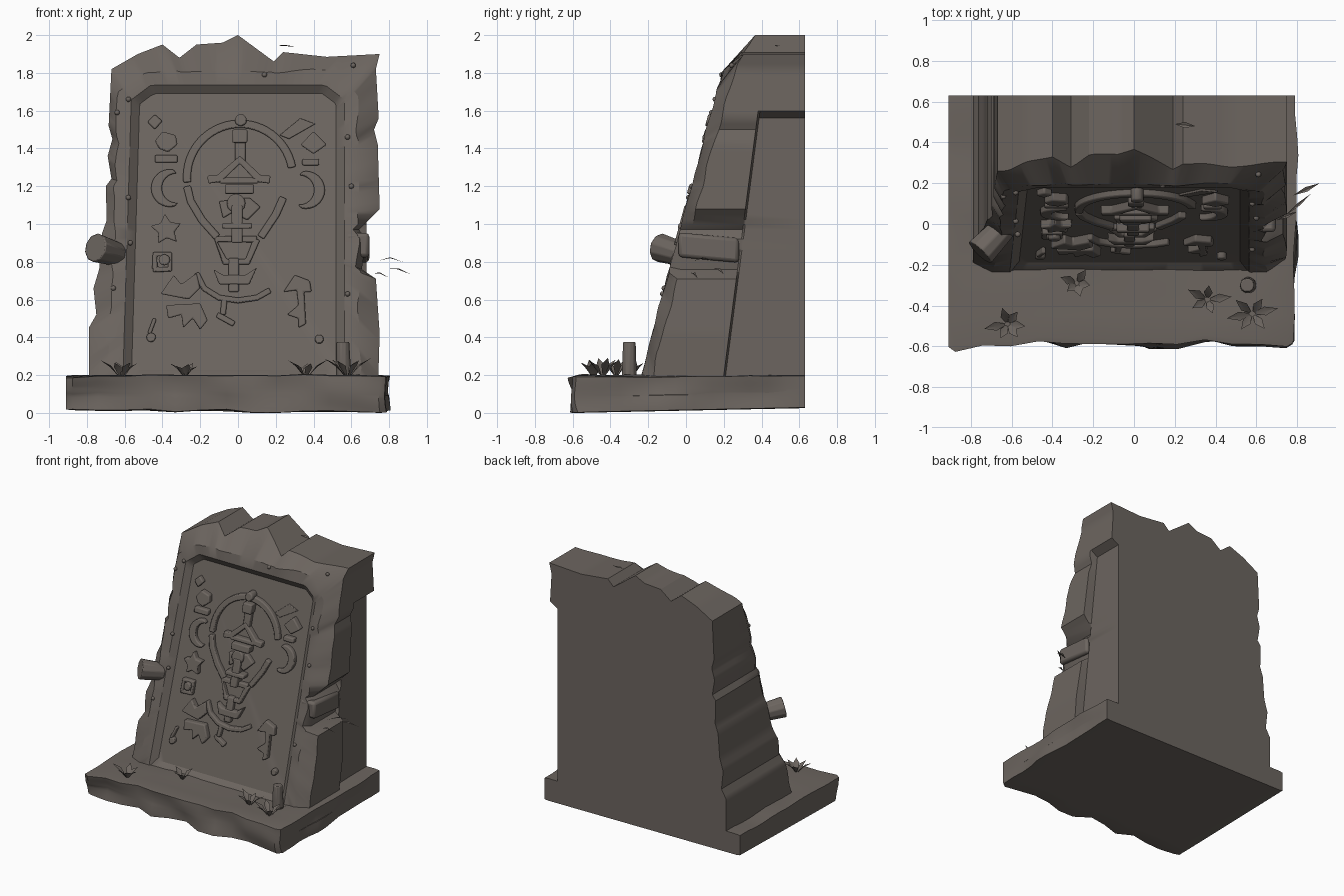
import bpy, bmesh, math, random
from mathutils import Vector, noise

if "Cube" in bpy.data.objects:
    bpy.data.objects.remove(bpy.data.objects["Cube"])

random.seed(4)
stone = bpy.data.materials.new("brown_grey_stone")
stone.diffuse_color = (0.15, 0.13, 0.115, 1)
stone.use_nodes = True
stone.node_tree.nodes["Principled BSDF"].inputs["Base Color"].default_value = stone.diffuse_color


def yf(z):                      # leaning front of the frame
    return -0.24 + 0.27 * (z - 0.2)


def yp(z):                      # recessed panel plane
    return yf(z) + 0.045


def finish(bm, name, bevel=0, angle=35):
    bmesh.ops.recalc_face_normals(bm, faces=bm.faces)
    me = bpy.data.meshes.new(name)
    bm.to_mesh(me)
    bm.free()
    ob = bpy.data.objects.new(name, me)
    bpy.context.collection.objects.link(ob)
    me.materials.append(stone)
    if bevel:
        m = ob.modifiers.new("bevel", 'BEVEL')
        m.width, m.segments = bevel, 2
    bpy.ops.object.select_all(action='DESELECT')
    ob.select_set(True)
    bpy.context.view_layer.objects.active = ob
    bpy.ops.object.shade_smooth_by_angle(angle=math.radians(angle))
    return ob


# ---- worn base slab
bm = bmesh.new()
bmesh.ops.create_cube(bm, size=1)
bmesh.ops.bevel(bm, geom=[e for e in bm.edges if max(v.co.y for v in e.verts) < 0.6 and
                any(v.co.y < 0 for v in e.verts)], offset=0.02, segments=1, affect='EDGES')
bmesh.ops.subdivide_edges(bm, edges=[e for e in bm.edges if e.calc_length() > 0.5],
                          cuts=11, use_grid_fill=True)
for v in bm.verts:
    p = v.co
    x, y, z = -0.06 + p.x * 1.70, 0.03 + p.y * 1.2, 0.1 + p.z * 0.2
    n = noise.noise(Vector((x * 4, y * 4, z * 5)))
    if p.y < -0.4:
        y += 0.07 * n - 0.02
        z += 0.02 * n
    if p.x > 0.45 and p.y < 0.4:
        x += 0.04 * n
    if p.z < 0:
        z += 0.012 * (0.5 - p.x) + 0.025 * (p.y + 0.5)
    elif -0.4 < p.y < 0.4:
        z += 0.015 * n - 0.005
    v.co = (x, min(y, 0.63), max(z, 0))
finish(bm, "base_slab")

# ---- tablet body: rings lofted from the panel outwards, then to the flat back
outline = [(-0.79, 0.1), (-0.79, 0.45), (-0.75, 0.52), (-0.765, 0.66), (-0.735, 0.76), (-0.72, 0.95),
           (-0.695, 1.02), (-0.70, 1.2), (-0.67, 1.24), (-0.69, 1.36), (-0.665, 1.45), (-0.685, 1.52),
           (-0.67, 1.82), (-0.53, 1.90), (-0.40, 1.95), (-0.31, 1.88), (-0.22, 1.95), (-0.08, 1.96),
           (0.0, 2.0), (0.19, 1.86), (0.24, 1.91), (0.47, 1.885), (0.75, 1.90), (0.73, 1.82),
           (0.745, 1.56), (0.72, 1.5), (0.74, 1.42), (0.75, 1.08), (0.64, 0.97), (0.68, 0.92),
           (0.655, 0.76), (0.73, 0.71), (0.75, 0.42), (0.74, 0.1)]
pts = []
for a, b in zip(outline, outline[1:] + outline[:1]):
    a, b = Vector(a), Vector(b)
    n = max(1, math.ceil((b - a).length / 0.04))
    pts += [a.lerp(b, i / n) for i in range(n)]


def clip(p, grow, lim):
    """Pull p towards the centre until it lies in the chamfered panel shape."""
    c = Vector((0, 1.0))
    d = p - c
    planes = [((-1, 0.03), 0.54), ((1, 0), 0.52), ((0, 1), 0.69), ((0, -1), 0.86),
              ((-0.60, 0.80), 0.82), ((0.60, 0.80), 0.82)]
    t = lim
    for n, k in planes:
        q = d.dot(Vector(n))
        if q > 1e-6:
            t = min(t, (k + grow) / q)
    return c + d * t


def rear(p):                    # right flank steps in below the top corner
    if p.x > 0.5 and p.y < 1.58:
        return Vector((0.68, p.y))
    return p


def ring(kind):
    out = []
    for p in pts:
        n = noise.noise(Vector((p.x * 6, p.y * 6, kind))) * 0.02
        if kind == 0:
            q = clip(p, 0, 0.86); y = yp(q.y)
        elif kind == 1:
            q = clip(p, 0.045, 0.91); y = yf(q.y) + 0.005
        elif kind == 2:
            q = clip(p, 0.12 + n, 0.95 + n * 0.5); y = yf(q.y) + n * 0.5
        elif kind == 3:
            q = p; y = yf(q.y) + 0.06 + n + max(0, q.y - 1.85) * 0.4
        elif kind in (4, 5):
            q = p if kind == 4 else rear(p)
            y = 0.2 + 0.13 * (p.y - 0.2) + (0.01 if kind == 5 else 0)
        else:
            q = rear(p); y = 0.63
        out.append((q.x, y, q.y))
    return out


bm = bmesh.new()
rings = [[bm.verts.new(c) for c in ring(k)] for k in range(7)]
for r, s in zip(rings, rings[1:]):
    for i in range(len(pts)):
        j = (i + 1) % len(pts)
        bm.faces.new((r[i], r[j], s[j], s[i]))
bm.faces.new(rings[0])
bm.faces.new(rings[-1])
finish(bm, "tablet_body", angle=32)


# ---- carved relief helpers: flat shapes and ribbons laid on the panel
def plate(name, poly, h=0.03, bevel=0.008):
    bm = bmesh.new()
    lo = [bm.verts.new((x, yp(z) + 0.01, z)) for x, z in poly]
    hi = [bm.verts.new((x, yp(z) - h, z)) for x, z in poly]
    bm.faces.new(lo)
    bm.faces.new(hi)
    for i in range(len(poly)):
        j = (i + 1) % len(poly)
        bm.faces.new((lo[i], lo[j], hi[j], hi[i]))
    finish(bm, name, bevel)


def stroke(name, path, w=0.035, h=0.03):
    p = [Vector(a) for a in path]
    left, right = [], []
    for i, q in enumerate(p):
        d = (p[min(i + 1, len(p) - 1)] - p[max(i - 1, 0)]).normalized()
        n = Vector((-d.y, d.x)) * w / 2
        left.append(q + n)
        right.append(q - n)
    plate(name, left + right[::-1], h, 0.007)


def box(name, x0, x1, z0, z1, h=0.035):
    plate(name, [(x0, z0), (x1, z0), (x1, z1), (x0, z1)], h)


def arc(cx, cz, r, a0, a1, n=16):
    return [(cx + r * math.cos(math.radians(a0 + (a1 - a0) * i / n)),
             cz + r * math.sin(math.radians(a0 + (a1 - a0) * i / n))) for i in range(n + 1)]


def crescent(name, cx, cz, s):
    o, i = arc(cx, cz, 0.1, 80, 285), arc(cx + 0.035, cz, 0.078, 275, 90)
    plate(name, [(cx + s * (x - cx), z) for x, z in o + i])


# central teardrop emblem
stroke("arch_left", [(-0.11, 0.93), (-0.19, 1.02), (-0.25, 1.12), (-0.27, 1.2)], 0.04)
stroke("arch_top", arc(0.01, 1.25, 0.28, 186, 10, 28), 0.042)
stroke("arch_right", [(0.24, 1.14), (0.2, 1.05), (0.12, 0.93)], 0.04)
box("emblem_knob", -0.03, 0.05, 1.43, 1.5, 0.055)
plate("emblem_cap", arc(0.015, 1.55, 0.032, 0, 330, 11), 0.06)
box("emblem_stem", -0.015, 0.04, 1.32, 1.44)
stroke("emblem_roof", [(-0.16, 1.235), (-0.1, 1.24), (0.01, 1.34), (0.11, 1.24), (0.17, 1.235)], 0.042, 0.04)
box("emblem_bar", -0.1, 0.11, 1.215, 1.245, 0.04)
box("emblem_block", -0.07, 0.085, 1.16, 1.21, 0.06)
plate("emblem_wings", [(-0.1, 1.12), (0.06, 1.14), (0.12, 1.09), (0.05, 1.02), (-0.03, 1.06), (-0.08, 1.03)])
plate("emblem_eye", arc(-0.01, 1.11, 0.05, 0, 330, 11), 0.05)
box("emblem_column", -0.035, 0.025, 0.9, 1.1, 0.055)
box("emblem_ring", -0.085, 0.075, 0.975, 1.005, 0.06)
stroke("emblem_cup", [(0.1, 0.92), (-0.12, 0.92), (-0.07, 0.8), (0.05, 0.8), (0.1, 0.92)], 0.035)
box("anchor_stem", -0.05, 0.005, 0.64, 0.82)
plate("anchor_flukes", [(-0.13, 0.76), (-0.08, 0.73), (0.04, 0.73), (0.1, 0.77), (0.06, 0.68), (-0.1, 0.68)], 0.04)
stroke("lower_arc", [(-0.22, 0.74), (-0.18, 0.66), (-0.1, 0.61), (0, 0.595), (0.1, 0.61), (0.17, 0.65)], 0.03)
stroke("lower_tick", [(-0.07, 0.62), (-0.08, 0.52)], 0.03)
stroke("lower_dash", [(-0.11, 0.52), (-0.02, 0.47)], 0.03)

# side columns of symbols
plate("small_diamond", [(-0.48, 1.54), (-0.44, 1.58), (-0.4, 1.545), (-0.44, 1.5)])
plate("leaf_symbol", [(-0.44, 1.44), (-0.4, 1.49), (-0.33, 1.47), (-0.32, 1.42), (-0.37, 1.38), (-0.42, 1.4)], 0.04)
box("leaf_foot", -0.44, -0.32, 1.325, 1.365)
plate("large_diamond", [(0.33, 1.42), (0.4, 1.49), (0.47, 1.42), (0.4, 1.37)], 0.04)
box("diamond_foot", 0.34, 0.43, 1.31, 1.345)
plate("slanted_flake", [(0.22, 1.47), (0.33, 1.56), (0.41, 1.53), (0.27, 1.45)], 0.01, 0.003)
crescent("left_crescent", -0.36, 1.19, 1)
crescent("right_crescent", 0.36, 1.18, -1)
plate("star_symbol", [(-0.38 + r * math.cos(a), 0.97 + r * math.sin(a)) for i in range(10)
                      for a, r in [(0.4 + i * math.pi / 5, 0.085 if i % 2 == 0 else 0.045)]], 0.04)
stroke("square_ring", [(-0.44, 0.76), (-0.44, 0.84), (-0.36, 0.84), (-0.36, 0.76), (-0.45, 0.76)], 0.03)
plate("square_pip", arc(-0.39, 0.81, 0.03, 0, 330, 11), 0.05)
plate("beast_upper", [(-0.41, 0.63), (-0.34, 0.73), (-0.3, 0.68), (-0.22, 0.74), (-0.2, 0.66), (-0.26, 0.6)], 0.045)
plate("beast_lower", [(-0.38, 0.57), (-0.2, 0.58), (-0.16, 0.49), (-0.2, 0.44), (-0.24, 0.5), (-0.29, 0.45),
                      (-0.3, 0.52), (-0.37, 0.5)], 0.04)
stroke("drop_tail", [(-0.44, 0.5), (-0.47, 0.42)], 0.02)
plate("drop_dot", arc(-0.46, 0.4, 0.025, 0, 330, 11))
plate("bird_symbol", [(0.24, 0.64), (0.3, 0.73), (0.38, 0.7), (0.39, 0.64), (0.35, 0.64), (0.36, 0.47), (0.32, 0.45),
                      (0.32, 0.5), (0.26, 0.52), (0.32, 0.57), (0.31, 0.65)], 0.035)
plate("round_pip", arc(0.43, 0.39, 0.024, 0, 330, 11))

# ---- rivets on the frame
bm = bmesh.new()
for x, z in [(-0.64, 1.59), (-0.58, 1.66), (-0.44, 1.86), (-0.17, 1.9), (0.14, 1.79), (0.61, 1.84), (0.58, 1.46),
             (0.6, 1.2), (-0.58, 1.14), (-0.57, 0.9), (0.58, 0.63), (-0.66, 0.66)]:
    g = bmesh.ops.create_icosphere(bm, subdivisions=2, radius=0.014)["verts"]
    bmesh.ops.translate(bm, verts=g, vec=(x, yf(z) + max(0, z - 1.8), z))
finish(bm, "frame_rivets")


# ---- broken stub on the left, short post on the base
def peg(name, a, b, r0, r1, sides):
    a, b = Vector(a), Vector(b)
    bm = bmesh.new()
    bmesh.ops.create_cone(bm, cap_ends=True, segments=sides, radius1=r0, radius2=r1, depth=(b - a).length)
    q = (b - a).to_track_quat('Z', 'Y')
    for v in bm.verts:
        v.co = q @ v.co + (a + b) / 2
    finish(bm, name, 0.006)


peg("broken_stub", (-0.64, -0.02, 0.84), (-0.755, -0.14, 0.875), 0.065, 0.078, 10)
peg("short_post", (0.56, -0.3, 0.17), (0.555, -0.3, 0.375), 0.042, 0.035, 10)

# ---- cracked block in the right-hand notch
bm = bmesh.new()
bmesh.ops.create_cube(bm, size=1)
for v in bm.verts:
    v.co = (0.63 + v.co.x * 0.13, 0.12 + v.co.y * 0.32, 0.875 + v.co.z * 0.13 - v.co.y * 0.03)
finish(bm, "cracked_side_block", 0.02)


# ---- leaves and splinters: folded blades
def blade(bm, root, tip, w, bend=0.0):
    root, tip = Vector(root), Vector(tip)
    side = (tip - root).cross(Vector((0, 0, 1))).normalized() * w
    mid = root.lerp(tip, 0.5) + Vector((0, 0, bend))
    a, l, m, r, t = [bm.verts.new(c) for c in (root, mid + side, mid - Vector((0, 0, w * 0.4)), mid - side, tip)]
    for f in ((a, m, l), (a, r, m), (l, m, t), (m, r, t)):
        bm.faces.new(f)


bm = bmesh.new()
for cx, cy, n, s in [(-0.62, -0.49, 6, 0.12), (-0.28, -0.29, 5, 0.09), (0.36, -0.37, 5, 0.12), (0.58, -0.44, 6, 0.13)]:
    for i in range(n):
        a = i * math.tau / n + random.uniform(-0.3, 0.3)
        k = s * random.uniform(0.7, 1.05)
        blade(bm, (cx, cy, 0.18), (cx + k * math.cos(a), cy + 0.8 * k * math.sin(a), 0.2 + k * 0.7), 0.022, 0.02)
finish(bm, "leaf_tufts")
bm = bmesh.new()
blade(bm, (0.74, 0.04, 0.805), (0.87, 0.15, 0.80), 0.008, 0.02)
blade(bm, (0.78, 0.14, 0.765), (0.91, 0.20, 0.735), 0.012, 0.015)
blade(bm, (0.70, 0.02, 0.74), (0.80, 0.06, 0.715), 0.01, 0.015)
blade(bm, (0.20, 0.49, 1.945), (0.30, 0.48, 1.94), 0.015, 0.005)
finish(bm, "loose_splinters")
